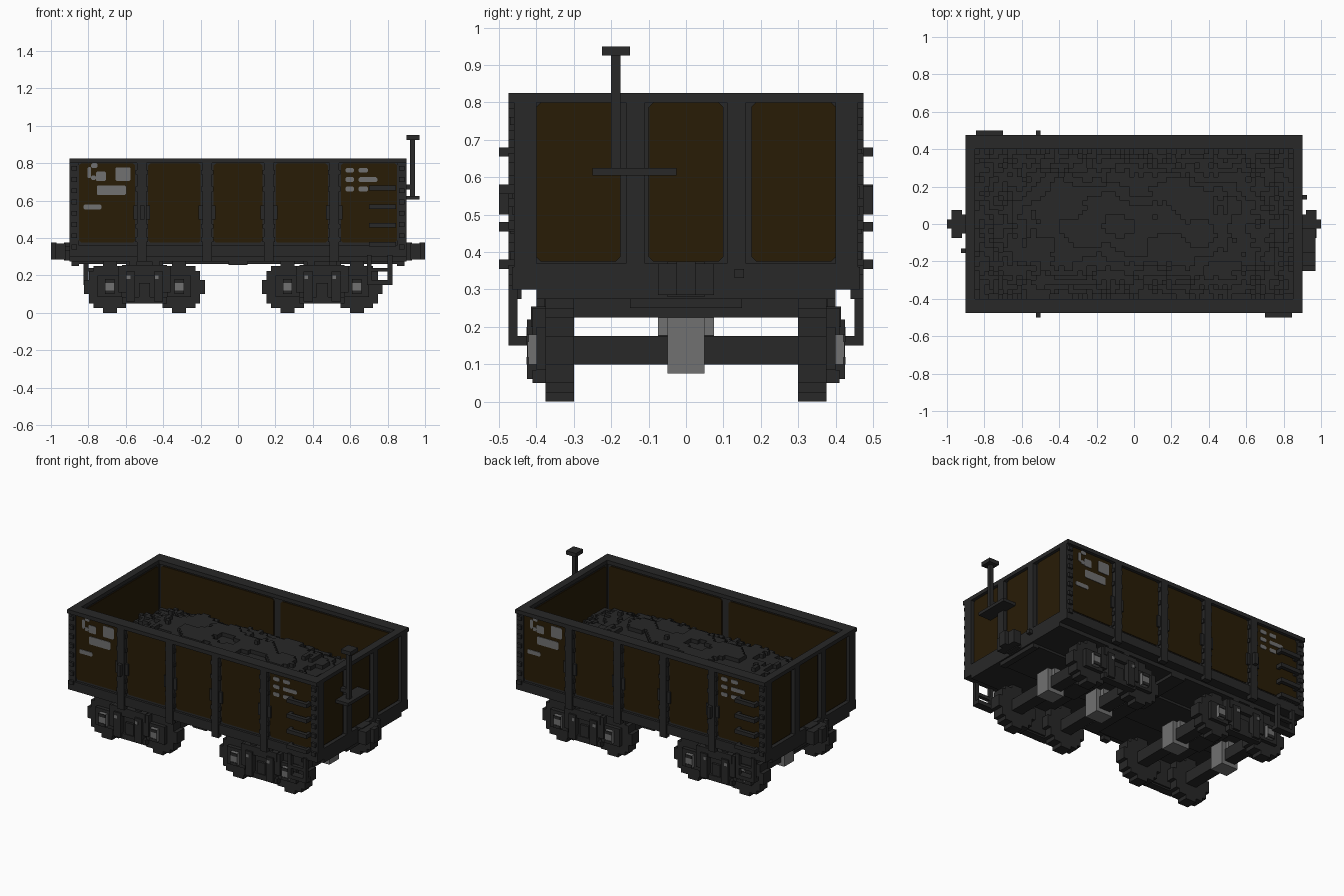
import bpy, bmesh, math, random

cube = bpy.data.objects.get("Cube")
if cube:
    bpy.data.objects.remove(cube)


def material(name, rgb):
    m = bpy.data.materials.new(name)
    m.use_nodes = True
    m.diffuse_color = (*rgb, 1)
    m.node_tree.nodes["Principled BSDF"].inputs["Base Color"].default_value = (*rgb, 1)
    return m


STEEL = material("dark steel", (0.0212, 0.0212, 0.0212))
BROWN = material("brown paint", (0.0212, 0.0113, 0.0019))
PALE = material("pale grey", (0.165, 0.165, 0.165))


class Part:
    """Collects blocks and prisms into one object."""
    def __init__(self, name, mat):
        self.name, self.mat, self.bm = name, mat, bmesh.new()

    def prism(self, pts, axis, a, b):
        def put(u, v, d):
            return self.bm.verts.new((u, d, v) if axis == "y" else (d, u, v))
        lo = [put(u, v, a) for u, v in pts]
        hi = [put(u, v, b) for u, v in pts]
        self.bm.faces.new(lo)
        self.bm.faces.new(hi[::-1])
        for i in range(len(pts)):
            j = (i + 1) % len(pts)
            self.bm.faces.new((lo[i], hi[i], hi[j], lo[j]))

    def box(self, x0, x1, y0, y1, z0, z1):
        self.prism([(x0, z0), (x1, z0), (x1, z1), (x0, z1)], "y", y0, y1)

    def panel(self, u0, u1, v0, v1, axis, a, b, c=0.012):
        self.prism([(u0 + c, v0), (u1 - c, v0), (u1, v0 + c), (u1, v1 - c),
                    (u1 - c, v1), (u0 + c, v1), (u0, v1 - c), (u0, v0 + c)], axis, a, b)

    def finish(self):
        bmesh.ops.recalc_face_normals(self.bm, faces=self.bm.faces)
        me = bpy.data.meshes.new(self.name)
        self.bm.to_mesh(me)
        self.bm.free()
        me.materials.append(self.mat)
        ob = bpy.data.objects.new(self.name, me)
        bpy.context.collection.objects.link(ob)
        return ob


V = 0.025
SIDES = (-1, 1)

# Tub: floor, four walls and the top rim
tub = Part("tub_walls", STEEL)
tub.box(-0.875, 0.875, -0.45, 0.45, 0.3, 0.4)
tub.box(-0.875, 0.875, -0.4, 0.4, 0.275, 0.3)
rim = Part("top_rim", STEEL)
for s in SIDES:
    tub.box(-0.875, 0.875, s * 0.41, s * 0.45, 0.4, 0.81)
    tub.box(s * 0.855, s * 0.875, -0.41, 0.41, 0.4, 0.81)
    rim.box(-0.9, 0.9, s * 0.4, s * 0.475, 0.8, 0.825)
    rim.box(s * 0.85, s * 0.9, -0.4, 0.4, 0.8, 0.825)
tub.finish()
rim.finish()

# Lower sills round the tub
sill = Part("lower_sill", STEEL)
for s in SIDES:
    sill.box(-0.9, 0.9, s * 0.4, s * 0.465, 0.3, 0.36)
    sill.box(s * 0.86, s * 0.9, -0.45, 0.45, 0.3, 0.37)
    sill.box(s * 0.86, s * 0.9, -0.4, 0.4, 0.275, 0.3)
    sill.box(s * 0.85, s * 0.89, -0.15, 0.15, 0.25, 0.3)
sill.box(-0.85, 0.85, -0.15, 0.15, 0.26, 0.28)
sill.box(-0.05, 0.05, -0.4, 0.4, 0.255, 0.28)
sill.finish()

# Brown panels, outside and inside
outer = Part("outer_panels", BROWN)
inner = Part("inner_panels", BROWN)
side_panels = [(-0.85, -0.55), (-0.48, -0.2), (-0.13, 0.13), (0.2, 0.48), (0.55, 0.85)]
end_panels = [(-0.4, -0.175), (-0.1, 0.1), (0.175, 0.4)]
for s in SIDES:
    for a, b in side_panels:
        outer.panel(a, b, 0.375, 0.8, "y", s * 0.449, s * 0.455)
    for a, b in end_panels:
        outer.panel(a, b, 0.375, 0.8, "x", s * 0.874, s * 0.88)
    inner.panel(-0.84, -0.025, 0.4, 0.79, "y", s * 0.404, s * 0.411)
    inner.panel(0.025, 0.84, 0.4, 0.79, "y", s * 0.404, s * 0.411)
    inner.panel(-0.395, 0.395, 0.4, 0.79, "x", s * 0.85, s * 0.857)
outer.finish()
inner.finish()

# Posts with stepped joints and studs
posts = Part("wall_posts", STEEL)
studs = Part("post_studs", STEEL)
for s in SIDES:
    for x in (-0.515, -0.165, 0.165, 0.515):
        posts.box(x - V, x + V, s * 0.44, s * 0.475, 0.275, 0.81)
        posts.box(x - 0.045, x + 0.045, s * 0.44, s * 0.465, 0.5, 0.575)
        for z in (0.38, 0.45, 0.65, 0.74):
            studs.box(x - 0.033, x + 0.033, s * 0.44, s * 0.47, z, z + V)
    posts.box(-0.525, -0.5, s * 0.47, s * 0.5, 0.5, 0.575)
    for y in (-0.135, 0.135):
        posts.box(s * 0.86, s * 0.9, y - V, y + V, 0.3, 0.81)
    for t in SIDES:
        posts.box(t * 0.85, t * 0.9, s * 0.4, s * 0.46, 0.3, 0.81)
        for i in range(8):
            z = 0.34 + i * 0.06
            studs.box(t * 0.86, t * 0.89, s * 0.45, s * 0.475, z, z + V)
posts.finish()
studs.finish()

# Pale painted patches, the same on both long sides by half turn
marks = Part("painted_patches", PALE)
patches = [(-0.805, -0.785, 0.72, 0.78), (-0.785, -0.76, 0.71, 0.735), (-0.785, -0.75, 0.775, 0.8),
           (-0.76, -0.705, 0.705, 0.755), (-0.655, -0.575, 0.705, 0.778),
           (-0.755, -0.6, 0.63, 0.682), (-0.825, -0.73, 0.553, 0.58)]
for i, w in enumerate((0.05, 0.1, 0.05)):
    z = 0.65 + i * 0.05
    patches += [(0.575, 0.62, z, z + V), (0.645, 0.645 + w, z, z + V)]
for s in SIDES:
    for a, b, z0, z1 in patches:
        lo, hi = sorted((-s * a, -s * b))
        marks.panel(lo, hi, z0, z1, "y", s * 0.454, s * 0.458, 0.006)
marks.finish()

# Ladder rungs and hanging steps at two opposite corners
ladder = Part("ladder_rungs", STEEL)
step = Part("corner_steps", STEEL)
for s in SIDES:
    for z in (0.655, 0.555, 0.455, 0.355):
        ladder.box(s * 0.7, s * 0.845, -s * 0.475, -s * 0.5, z, z + V)
        for x in (0.7, 0.825):
            ladder.box(s * x, s * (x + 0.02), -s * 0.45, -s * 0.48, z, z + V)
    for x in (0.69, 0.8):
        step.box(s * x, s * (x + V), -s * 0.45, -s * 0.475, 0.15, 0.31)
    step.box(s * 0.69, s * 0.825, -s * 0.425, -s * 0.475, 0.15, 0.175)
    step.box(s * 0.69, s * 0.825, -s * 0.45, -s * 0.475, 0.22, 0.24)
ladder.finish()
step.finish()

# Couplers and small end brackets
coupler = Part("couplers", STEEL)
for s in SIDES:
    coupler.box(s * 0.87, s * 0.93, -0.05, 0.05, 0.28, 0.375)
    coupler.box(s * 0.92, s * 0.975, -0.075, 0.075, 0.285, 0.37)
    coupler.box(s * 0.97, s, -0.025, 0.025, 0.285, 0.375)
    coupler.box(s * 0.89, s * 0.925, s * 0.13, s * 0.155, 0.33, 0.355)
coupler.finish()

# Brake stand on one end
brake = Part("brake_stand", STEEL)
brake.box(0.92, 0.945, -0.2, -0.175, 0.61, 0.93)
brake.box(0.9, 0.97, -0.225, -0.15, 0.925, 0.95)
brake.box(0.88, 0.97, -0.25, -0.025, 0.605, 0.625)
brake.box(0.88, 0.93, -0.2, -0.175, 0.66, 0.685)
brake.finish()

# Coal load: a terraced mound, flat on top and broken up at the edges
random.seed(4)
load = Part("coal_load", STEEL)
nx, ny = 34, 16
for i in range(-nx, nx):
    for j in range(-ny, ny):
        u, v = (i + 0.5) / nx, (j + 0.5) / ny
        dome = (1 - abs(u) ** 4) * (1 - abs(v) ** 2.5)
        waves = 0.018 * math.sin(i * 0.37 + j * 0.2) * math.cos(j * 0.5 - i * 0.11)
        rough = random.uniform(-0.025, 0.025) * (1.1 - dome)
        h = 0.5 + V * round((0.17 * dome + waves + rough) / V)
        load.box(i * V, (i + 1) * V, j * V, (j + 1) * V, 0.39, h)
load.finish()


def stepped_disc(cx, cz):
    quarter = [(0.1375, 0.0375), (0.1125, 0.0375), (0.1125, 0.0875), (0.0875, 0.0875),
               (0.0875, 0.1125), (0.0375, 0.1125), (0.0375, 0.1375)]
    pts = list(quarter)
    pts += [(-x, z) for x, z in quarter[::-1]]
    pts += [(-x, -z) for x, z in quarter]
    pts += [(x, -z) for x, z in quarter[::-1]]
    return [(cx + x, cz + z) for x, z in pts]


# Two bogies: wheels, axles, side frames, bolster and pale fittings
wheels = Part("wheels", STEEL)
axles = Part("axles", STEEL)
frames = Part("bogie_side_frames", STEEL)
bolsters = Part("bogie_bolsters", STEEL)
fittings = Part("axle_fittings", PALE)
for c in (-0.5, 0.45):
    bolsters.box(c - 0.1, c + 0.1, -0.38, 0.38, 0.225, 0.28)
    bolsters.box(c - 0.06, c + 0.06, -0.075, 0.075, 0.175, 0.23)
    for t in SIDES:
        x = c + t * 0.185
        axles.box(x - 0.0375, x + 0.0375, -0.31, 0.31, 0.1, 0.175)
        fittings.box(x - 0.06, x + 0.06, -0.05, 0.05, 0.075, 0.225)
        fittings.box(x - 0.03, x + 0.03, -0.075, 0.075, 0.177, 0.225)
        for s in SIDES:
            wheels.prism(stepped_disc(x, 0.1375), "y", s * 0.3, s * 0.375)
            frames.box(x - 0.065, x + 0.065, s * 0.37, s * 0.4, 0.085, 0.2)
            # pale axle box with dark caps
            fittings.box(x - 0.025, x + 0.025, s * 0.39, s * 0.424, 0.1, 0.18)
            for z in (0.1, 0.16):
                frames.box(x - 0.025, x + 0.025, s * 0.42, s * 0.427, z, z + 0.02)
            # uprights and sloping steps of the frame
            u = c + t * 0.075
            frames.box(u - 0.025, u + 0.025, s * 0.35, s * 0.425, 0.06, 0.22)
            frames.box(c + t * 0.09, c + t * 0.14, s * 0.37, s * 0.41, 0.11, 0.25)
            frames.box(c + t * 0.04, c + t * 0.08, s * 0.36, s * 0.4, 0.25, 0.28)
            fittings.box(u - 0.02, u, s * 0.41, s * 0.427, 0.18, 0.2)
    for s in SIDES:
        frames.box(c - 0.08, c + 0.08, s * 0.35, s * 0.39, 0.06, 0.24)
        frames.box(c - 0.12, c + 0.12, s * 0.36, s * 0.415, 0.2, 0.255)
        frames.box(c - 0.12, c + 0.12, s * 0.36, s * 0.41, 0.05, 0.085)
        frames.box(c - 0.03, c + 0.03, s * 0.36, s * 0.405, 0.07, 0.16)
for p in (wheels, axles, frames, bolsters, fittings):
    p.finish()
